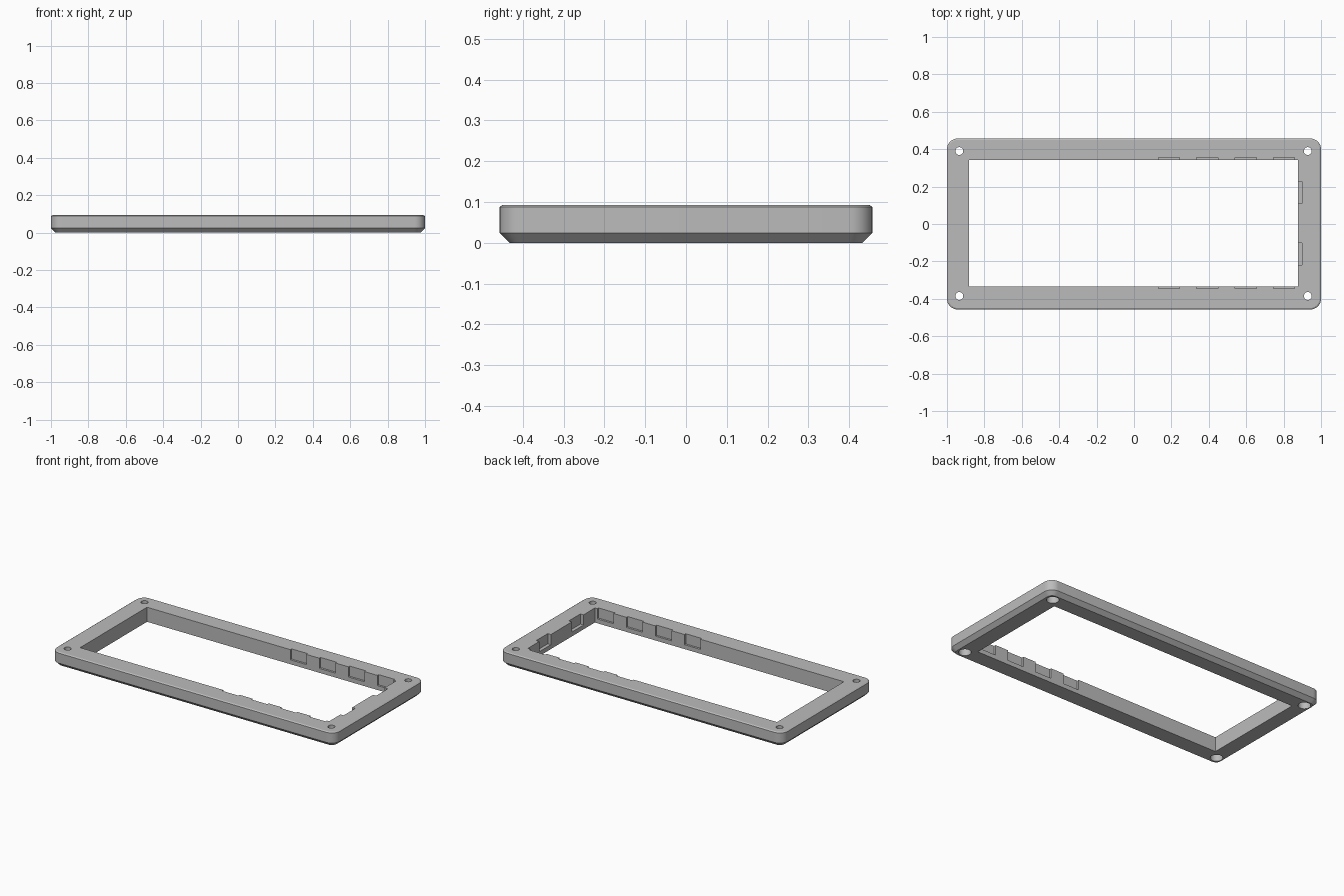
import bpy, bmesh, math
from mathutils import Matrix

cube = bpy.data.objects.get("Cube")
if cube:
    bpy.data.objects.remove(cube, do_unlink=True)

grey = bpy.data.materials.new("matte grey")
grey.use_nodes = True
grey.diffuse_color = (0.5, 0.5, 0.5, 1)
grey.node_tree.nodes["Principled BSDF"].inputs["Base Color"].default_value = (0.5, 0.5, 0.5, 1)

HALF_X, HALF_Y, HEIGHT, RADIUS = 1.0, 0.457, 0.093, 0.057


def make_object(name, bm):
    bmesh.ops.recalc_face_normals(bm, faces=bm.faces)
    mesh = bpy.data.meshes.new(name)
    bm.to_mesh(mesh)
    bm.free()
    mesh.materials.append(grey)
    obj = bpy.data.objects.new(name, mesh)
    bpy.context.collection.objects.link(obj)
    return obj


def rounded_ring(bm, inset, z, steps=8):
    """Rounded rectangle outline, pulled in by inset."""
    ring = []
    r = RADIUS - inset
    for corner, (sx, sy) in enumerate([(1, 1), (-1, 1), (-1, -1), (1, -1)]):
        for i in range(steps + 1):
            a = (corner + i / steps) * math.pi / 2
            ring.append(bm.verts.new((sx * (HALF_X - RADIUS) + r * math.cos(a),
                                      sy * (HALF_Y - RADIUS) + r * math.sin(a), z)))
    return ring


def add_box(bm, x0, x1, y0, y1, z0, z1):
    size = Matrix.Diagonal((x1 - x0, y1 - y0, z1 - z0, 1))
    place = Matrix.Translation(((x0 + x1) / 2, (y0 + y1) / 2, (z0 + z1) / 2))
    bmesh.ops.create_cube(bm, size=1, matrix=place @ size)


def add_cylinder(bm, x, y, r, z0, z1):
    bmesh.ops.create_cone(bm, cap_ends=True, segments=32, radius1=r, radius2=r, depth=z1 - z0,
                          matrix=Matrix.Translation((x, y, (z0 + z1) / 2)))


# Slab with a wide lower chamfer and a fine upper one
bm = bmesh.new()
rings = [rounded_ring(bm, inset, z) for inset, z in
         [(0.024, 0), (0, 0.024), (0, 0.088), (0.008, HEIGHT)]]
bm.faces.new(rings[0][::-1])
bm.faces.new(rings[-1])
for low, high in zip(rings, rings[1:]):
    for i in range(len(low)):
        j = (i + 1) % len(low)
        bm.faces.new((low[i], low[j], high[j], high[i]))
frame = make_object("frame", bm)

# Main opening
opening = bmesh.new()
X0, X1, Y0, Y1 = -0.882, 0.877, -0.333, 0.342
add_box(opening, X0, X1, Y0, Y1, -0.1, 0.2)

# Notches open to the top, along three inner walls
notches = bmesh.new()
FLOOR, LAP = 0.028, 0.02
for i in range(4):
    x = 0.13 + 0.205 * i
    add_box(notches, x, x + 0.114, Y1 - LAP, Y1 + 0.013, FLOOR, 0.2)
    add_box(notches, x, x + 0.114, Y0 - 0.013, Y0 + LAP, FLOOR, 0.2)
for y in (-0.218, 0.11):
    add_box(notches, X1 - LAP, X1 + 0.022, y, y + 0.117, FLOOR, 0.2)

# Corner screw holes with wider recesses underneath
holes, recesses = bmesh.new(), bmesh.new()
for x in (-0.934, 0.929):
    for y in (-0.385, 0.39):
        add_cylinder(holes, x, y, 0.021, -0.1, 0.2)
        add_cylinder(recesses, x, y, 0.036, -0.1, 0.045)

cutters = [make_object(name, b) for name, b in
           [("opening_cutter", opening), ("notch_cutter", notches),
            ("hole_cutter", holes), ("recess_cutter", recesses)]]
for cutter in cutters:
    cutter.hide_render = True
    mod = frame.modifiers.new(cutter.name, "BOOLEAN")
    mod.operation = "DIFFERENCE"
    mod.solver = "EXACT"
    mod.object = cutter

# Bake the cuts, then drop the cutters
bpy.context.view_layer.update()
graph = bpy.context.evaluated_depsgraph_get()
result = bpy.data.meshes.new_from_object(frame.evaluated_get(graph))
frame.modifiers.clear()
frame.data = result
for cutter in cutters:
    bpy.data.objects.remove(cutter, do_unlink=True)

bpy.ops.object.select_all(action="DESELECT")
frame.select_set(True)
bpy.context.view_layer.objects.active = frame
bpy.ops.object.shade_smooth_by_angle(angle=math.radians(25))
